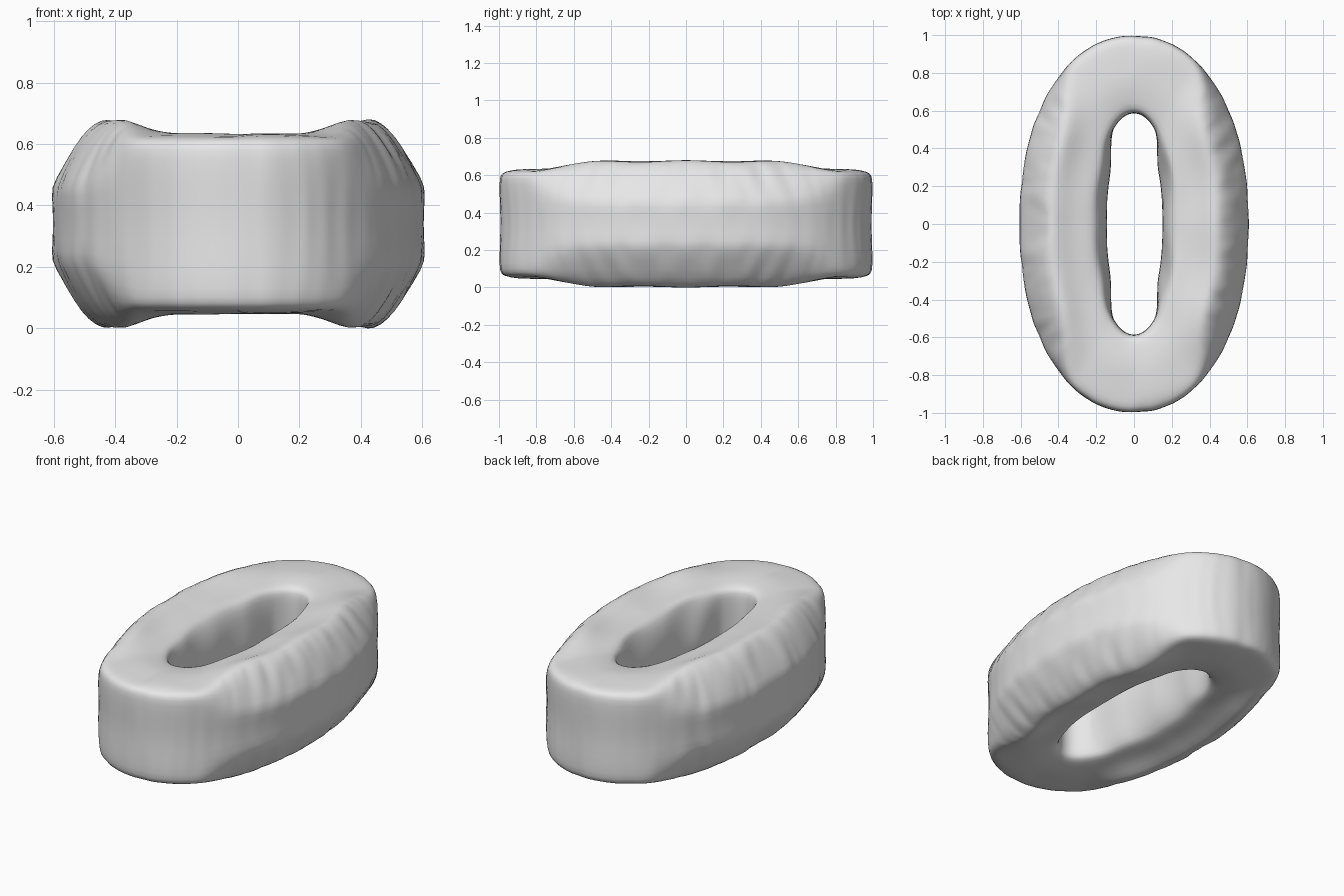
import bpy
import bmesh
from math import sin, cos, pi, copysign
from mathutils import Vector, noise

cube = bpy.data.objects.get("Cube")
if cube:
    bpy.data.objects.remove(cube, do_unlink=True)

SEGMENTS = 160
MID_Z = 0.34

# Upper half of the cross-section, from inner wall to outer wall:
# (fraction from hole to rim, height above the middle)
END = [(0, 0), (0, .1), (0, .19), (.01, .25), (.05, .275), (.2, .285), (.4, .295),
       (.6, .292), (.8, .288), (.93, .28), (.985, .262), (1, .22), (.995, .12), (.98, 0)]
SIDE = [(-.14, 0), (-.12, .1), (-.07, .2), (0, .265), (.06, .285), (.2, .292), (.35, .305),
        (.5, .335), (.6, .342), (.72, .315), (.84, .26), (1, .14), (1.01, .1), (.99, 0)]


def smoothstep(a, b, x):
    x = min(max((x - a) / (b - a), 0), 1)
    return x * x * (3 - 2 * x)


def oval(t, rx, ry, power):
    c, s = cos(t), sin(t)
    return Vector((copysign(rx * abs(c) ** power, c), copysign(ry * abs(s) ** power, s), 0))


def full_section(w):
    """Blend end and side profiles, then mirror below the middle."""
    half = [(a + (c - a) * w, b + (d - b) * w, i)
            for i, ((a, b), (c, d)) in enumerate(zip(END, SIDE))]
    return half + [(u, -h, i) for u, h, i in half[-2:0:-1]]


def section_ring(bm, t):
    w = smoothstep(.5, .88, abs(cos(t)))
    inner, outer = oval(t, .2, .585, .95), oval(t, .607, 1.0, .93)
    out = (outer - inner).normalized()
    ring = []
    for u, h, i in full_section(w):
        p = inner.lerp(outer, u)
        x, y, side = p.x, abs(p.y), copysign(3, p.x)
        # Broad dents, vertical ripples on the walls, folds on the chamfers
        broad = noise.noise(Vector((x * 4, y * 4, abs(h) * 4 + side)))
        ripple = noise.noise(Vector((x * 14, y * 9, abs(h) * 2)))
        fold = noise.noise(Vector((side, y * 13, abs(h) * 9)))
        if i >= 9:
            chamfer = w if i in (9, 10, 11) else 0
            p -= out * (.008 * abs(ripple) + .035 * chamfer * max(fold, 0))
            h *= 1 - .06 * chamfer * abs(fold)
        elif i <= 3:
            p += out * .025 * broad * w
        else:
            h *= 1 + .03 * broad
        p.z = MID_Z + h
        ring.append(bm.verts.new(p))
    return ring


# Closed loop of blended cross-sections
bm = bmesh.new()
rings = [section_ring(bm, 2 * pi * k / SEGMENTS) for k in range(SEGMENTS)]
for k, ring in enumerate(rings):
    nxt = rings[(k + 1) % SEGMENTS]
    for j in range(len(ring)):
        m = (j + 1) % len(ring)
        bm.faces.new((ring[j], ring[m], nxt[m], nxt[j]))
bmesh.ops.recalc_face_normals(bm, faces=bm.faces)
mesh = bpy.data.meshes.new("oval_ring")
bm.to_mesh(mesh)
bm.free()
mesh.shade_smooth()

# Plain grey material
grey = bpy.data.materials.new("plain_grey")
grey.use_nodes = True
grey.diffuse_color = (.8, .8, .8, 1)
grey.node_tree.nodes["Principled BSDF"].inputs["Base Color"].default_value = (.8, .8, .8, 1)
mesh.materials.append(grey)

oval_ring = bpy.data.objects.new("oval_ring", mesh)
bpy.context.collection.objects.link(oval_ring)
smooth = oval_ring.modifiers.new("smooth", 'SUBSURF')
smooth.levels = smooth.render_levels = 1
